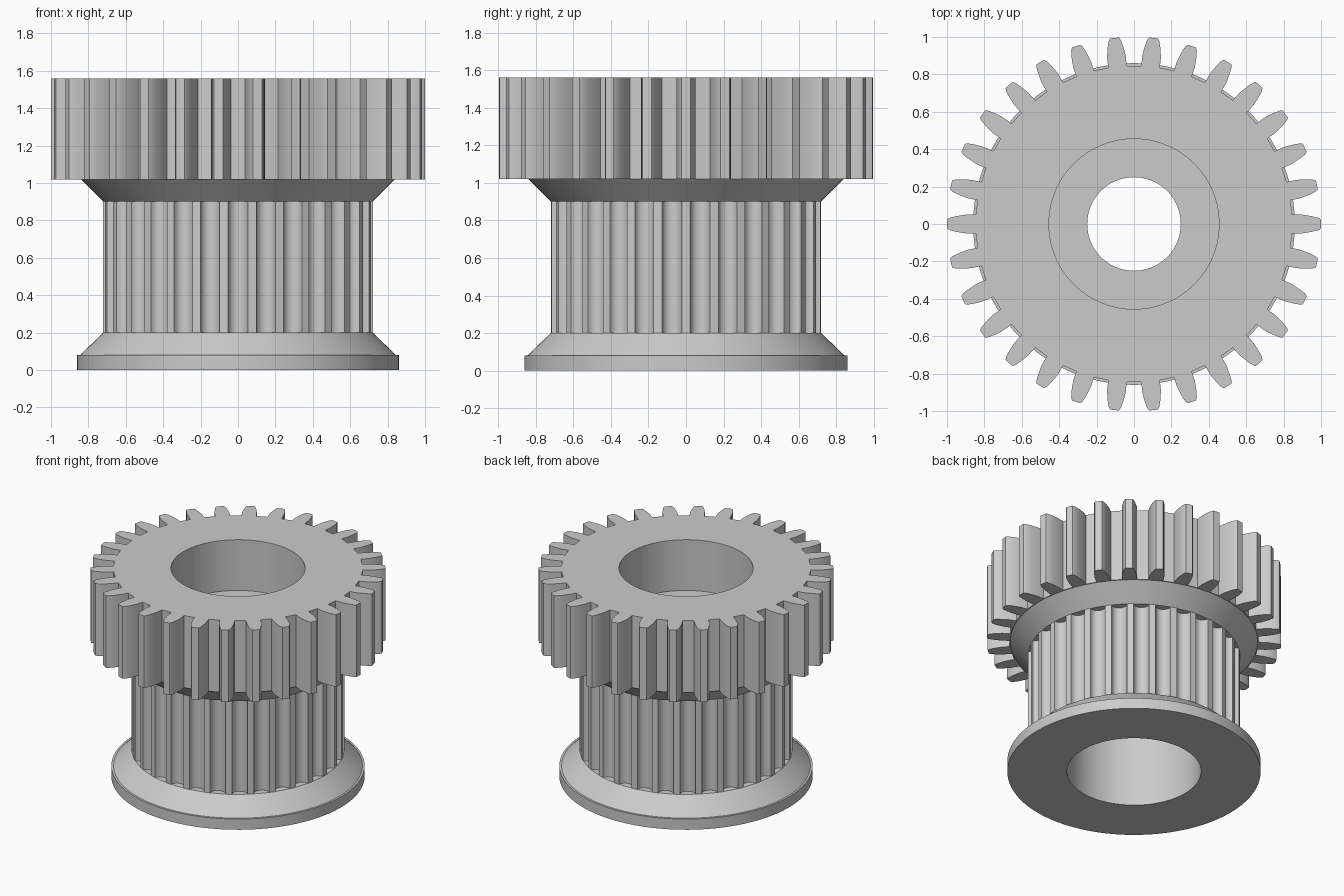
import bpy, bmesh, math

cube = bpy.data.objects.get("Cube")
if cube:
    bpy.data.objects.remove(cube, do_unlink=True)

TEETH = 30
PITCH = 2 * math.pi / TEETH
BORE = 0.455

grey = bpy.data.materials.new("plain grey")
grey.use_nodes = True
grey.diffuse_color = (0.6, 0.6, 0.6, 1)
grey.node_tree.nodes["Principled BSDF"].inputs["Base Color"].default_value = (0.6, 0.6, 0.6, 1)


def circle(radius, count=120):
    return [(radius, 2 * math.pi * i / count) for i in range(count)]


def repeat(points, start):
    """Repeat one tooth of (radius, side offset) points around the axis."""
    return [(math.hypot(r, s), start + k * PITCH + math.atan2(s, r))
            for k in range(TEETH) for r, s in points]


def ring_part(name, sections, bore=BORE):
    """Closed ring through stacked (outline, z) sections with a round bore."""
    bottom, top = sections[0], sections[-1]
    loops = [([(bore, a) for _, a in bottom[0]], bottom[1])] + sections
    loops.append(([(bore, a) for _, a in top[0]], top[1]))
    bm = bmesh.new()
    rows = [[bm.verts.new((r * math.cos(a), r * math.sin(a), z)) for r, a in outline]
            for outline, z in loops]
    for j, low in enumerate(rows):
        high = rows[(j + 1) % len(rows)]
        for i in range(len(low)):
            n = (i + 1) % len(low)
            bm.faces.new((low[i], low[n], high[n], high[i]))
    bmesh.ops.recalc_face_normals(bm, faces=bm.faces)
    mesh = bpy.data.meshes.new(name)
    bm.to_mesh(mesh)
    bm.free()
    mesh.materials.append(grey)
    obj = bpy.data.objects.new(name, mesh)
    bpy.context.collection.objects.link(obj)
    bpy.ops.object.select_all(action='DESELECT')
    obj.select_set(True)
    bpy.context.view_layer.objects.active = obj
    bpy.ops.object.shade_smooth_by_angle(angle=math.radians(25))
    return obj


# Lower flange: flat rim with a sloped shoulder
ring_part("lower_flange", [(circle(0.86), 0), (circle(0.86), 0.08),
                           (circle(0.845), 0.08), (circle(0.72), 0.2)])

# Belt drum with rounded grooves
groove = [(0.72 - 0.05 * math.sin(math.pi * i / 8), -0.053 * math.cos(math.pi * i / 8))
          for i in range(9)]
drum = repeat(groove, -math.pi / 2)
ring_part("belt_drum", [(drum, 0.2), (drum, 0.9)])

# Upper shoulder under the gear
ring_part("upper_shoulder", [(circle(0.72), 0.9), (circle(0.84), 1.02)])

# Spur gear
half = [(0.845, 0.05), (0.9, 0.05), (0.95, 0.042), (0.985, 0.033), (1.0, 0.024)]
tooth = [(r, -s) for r, s in half] + half[::-1]
gear = repeat(tooth, 0)
ring_part("gear", [(gear, 1.02), (gear, 1.56)])

# Inner web with the shaft hole
ring_part("shaft_web", [(circle(BORE + 0.01), 1.02), (circle(BORE + 0.01), 1.18)], 0.25)
